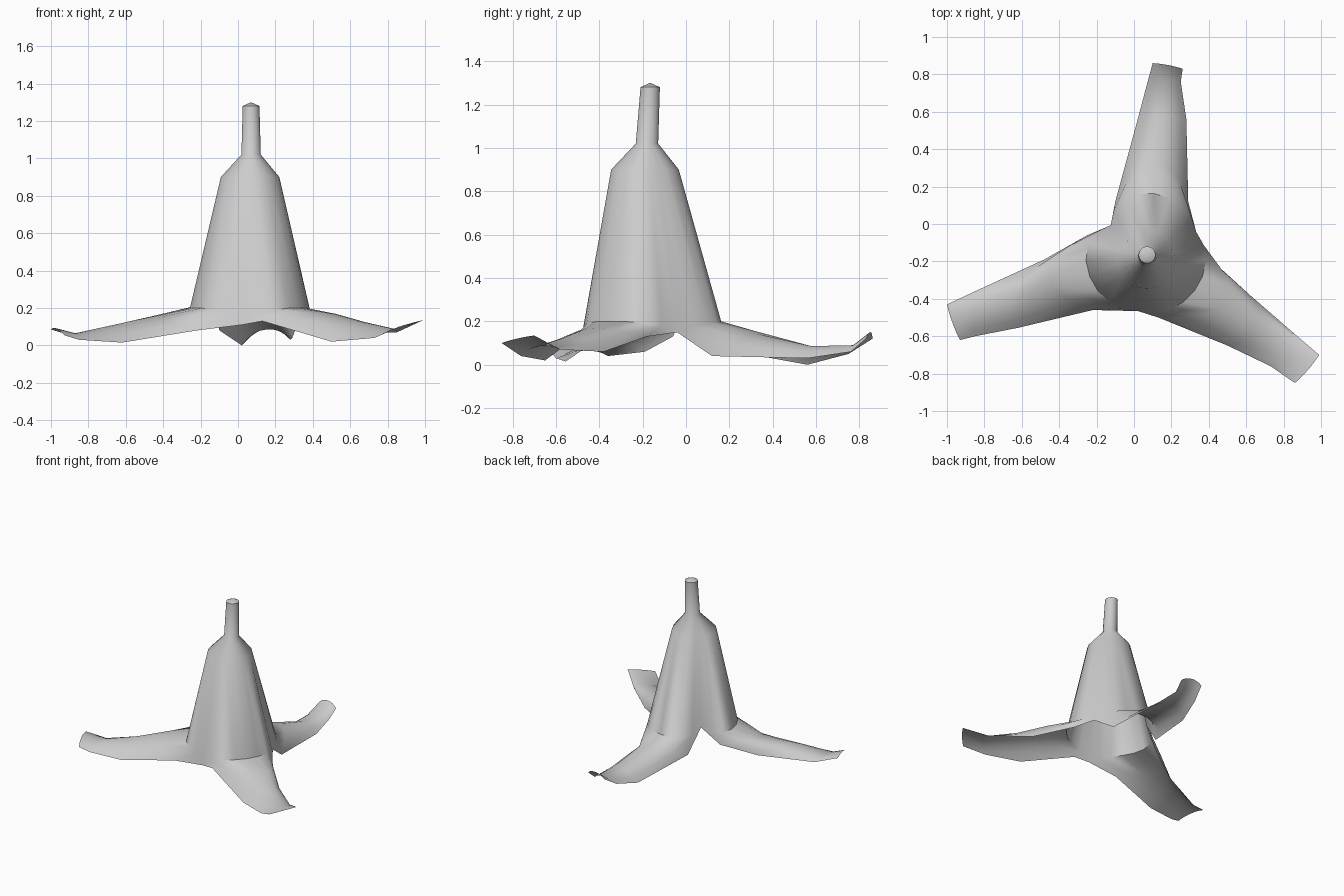
import bpy
import bmesh
from math import sin, cos, radians
from mathutils import Vector

if "Cube" in bpy.data.objects:
    bpy.data.objects.remove(bpy.data.objects["Cube"], do_unlink=True)

SEGMENTS = 8

# One flat grey for the whole shell
grey = bpy.data.materials.new("matte grey")
grey.use_nodes = True
colour = (0.6, 0.6, 0.6, 1)
grey.diffuse_color = colour
grey.node_tree.nodes["Principled BSDF"].inputs["Base Color"].default_value = colour

# Bell rings from the stalk tip down: height, centre x, centre y, radius, groove share
RINGS = [
    (1.3, .07, -.165, 0, 0),
    (1.28, .07, -.165, .045, 0),
    (1.02, .07, -.18, .052, 0),
    (.9, .065, -.19, .158, .5),
    (.2, .065, -.16, .325, 1),
]

# Grooves where two petals meet: angle, depth, height of the open hem
RIGHT_GROOVE = (24, .1, .15)
BACK_GROOVE = (141, .25, .25)
FRONT_GROOVE = (262, .05, .11)
RIGHT_AGAIN = (384, .1, .15)

# Petal sections going outward: first edge, crest, second edge
BACK_PETAL = [
    ((.29, .12, .04), (.11, .32, .155), (-.1, .12, .08)),
    ((.28, .56, .03), (.15, .58, .085), (.02, .56, 0)),
    ((.25, .76, .06), (.17, .77, .09), (.07, .75, .05)),
    ((.26, .83, .12), (.18, .85, .15), (.1, .86, .12)),
]
RIGHT_PETAL = [
    ((-.25, -.06, .13), (-.45, -.28, .155), (-.22, -.46, .08)),
    ((-.48, -.19, .06), (-.64, -.39, .115), (-.62, -.555, .015)),
    ((-.85, -.36, .04), (-.87, -.47, .065), (-.85, -.6, .03)),
    ((-1, -.43, .085), (-.97, -.53, .09), (-.93, -.62, .055)),
]
LEFT_PETAL = [
    ((.13, -.5, .13), (.5, -.42, .17), (.4, -.18, .13)),
    ((.5, -.65, .02), (.66, -.56, .125), (.62, -.38, .06)),
    ((.73, -.76, .04), (.82, -.68, .085), (.85, -.58, .07)),
    ((.86, -.85, .1), (.93, -.78, .12), (.99, -.7, .135)),
]


def bell_row(ring, start, end):
    """Arc of one bell ring between two grooves, pulled inward at the grooves."""
    height, cx, cy, radius, share = ring
    is_hem = ring is RINGS[-1]
    points = []
    for i in range(SEGMENTS + 1):
        t = i / SEGMENTS
        angle = radians(start[0] + (end[0] - start[0]) * t)
        groove = start if t < .5 else end
        pull = abs(2 * t - 1) ** 3
        r = radius * (1 - groove[1] * share * pull)
        z = height + (groove[2] - height) * pull if is_hem else height
        points.append(Vector((cx + r * cos(angle), cy + r * sin(angle), z)))
    return points


def petal_row(first, crest, second):
    """Arched section of a petal through its two edges and its crest."""
    first, crest, second = Vector(first), Vector(crest), Vector(second)
    rise = crest - (first + second) / 2
    points = []
    for i in range(SEGMENTS + 1):
        t = i / SEGMENTS
        arch = 1 - abs(2 * t - 1) ** 2.3
        points.append(first.lerp(second, t) + rise * arch)
    return points


def add_strip(bm, rows):
    """Join successive rows of points with quads."""
    grid = [[bm.verts.new(p) for p in row] for row in rows]
    for upper, lower in zip(grid, grid[1:]):
        for i in range(SEGMENTS):
            bm.faces.new((upper[i], lower[i], lower[i + 1], upper[i + 1]))


# Each third of the bell flows down from the stalk into its own petal
bm = bmesh.new()
for start, end, petal in (
    (RIGHT_GROOVE, BACK_GROOVE, BACK_PETAL),
    (BACK_GROOVE, FRONT_GROOVE, RIGHT_PETAL),
    (FRONT_GROOVE, RIGHT_AGAIN, LEFT_PETAL),
):
    rows = [bell_row(ring, start, end) for ring in RINGS]
    rows += [petal_row(*section) for section in petal]
    add_strip(bm, rows)

# Weld the thirds along the grooves and at the stalk tip
bmesh.ops.remove_doubles(bm, verts=bm.verts, dist=.0005)
mesh = bpy.data.meshes.new("bell_with_petals")
bm.to_mesh(mesh)
bm.free()
mesh.materials.append(grey)
flower = bpy.data.objects.new("bell_with_petals", mesh)
bpy.context.collection.objects.link(flower)
bpy.context.view_layer.objects.active = flower
flower.select_set(True)
bpy.ops.object.shade_smooth_by_angle(angle=radians(50))
